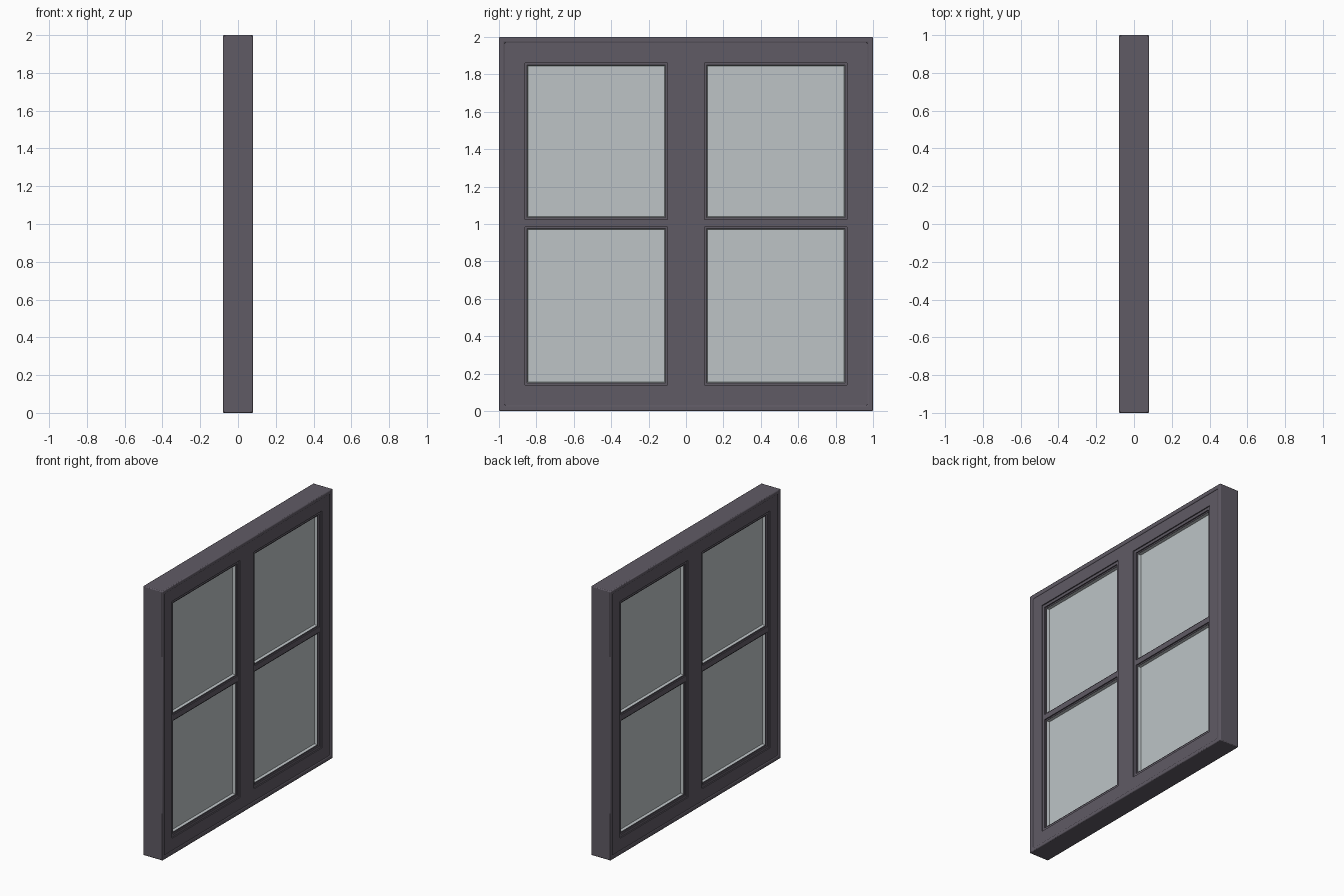
import bpy, bmesh, math

cube = bpy.data.objects.get("Cube")
if cube:
    bpy.data.objects.remove(cube)


def material(name, color):
    m = bpy.data.materials.new(name)
    m.use_nodes = True
    m.diffuse_color = color
    m.node_tree.nodes["Principled BSDF"].inputs["Base Color"].default_value = color
    return m


FRAME = material("dark_frame", (0.117, 0.104, 0.130, 1))
GLASS = material("pale_glass", (0.51, 0.55, 0.565, 1))


def sweep(name, rect, profile, mat, capped=False):
    """Sweep (inset, x) profile points around a rectangle in the y-z plane."""
    y0, y1, z0, z1 = rect
    bm = bmesh.new()
    loops = []
    for i, x in profile:
        corners = [(y0 + i, z0 + i), (y1 - i, z0 + i), (y1 - i, z1 - i), (y0 + i, z1 - i)]
        loops.append([bm.verts.new((x, y, z)) for y, z in corners])
    pairs = list(zip(loops, loops[1:]))
    if capped:
        bm.faces.new(loops[0])
        bm.faces.new(loops[-1])
    else:
        pairs.append((loops[-1], loops[0]))
    for a, b in pairs:
        for k in range(4):
            n = (k + 1) % 4
            bm.faces.new((a[k], a[n], b[n], b[k]))
    bmesh.ops.recalc_face_normals(bm, faces=bm.faces)
    mesh = bpy.data.meshes.new(name)
    bm.to_mesh(mesh)
    bm.free()
    mesh.materials.append(mat)
    obj = bpy.data.objects.new(name, mesh)
    bpy.context.collection.objects.link(obj)
    return obj


def mirrored(half):
    """Repeat a front-side profile on the back side."""
    return half + [(i, -x) for i, x in reversed(half)]


# Outer rim with softened edges
rim = sweep("outer_rim", (-1, 1, 0, 2), mirrored([(0, 0.08), (0.03, 0.08)]), FRAME)
bevel = rim.modifiers.new("soft_edges", "BEVEL")
bevel.width = 0.006
bevel.segments = 2
bpy.context.view_layer.objects.active = rim
rim.select_set(True)
bpy.ops.object.shade_smooth_by_angle(angle=math.radians(60))

# Main frame: rails, stiles and central mullion
FACE = 0.074
for name, rect in {
    "bottom_rail": (-0.97, 0.97, 0.03, 0.12),
    "top_rail": (-0.97, 0.97, 1.88, 1.97),
    "front_stile": (-0.97, -0.88, 0.12, 1.88),
    "back_stile": (0.88, 0.97, 0.12, 1.88),
    "mullion": (-0.08, 0.08, 0.12, 1.88),
}.items():
    sweep(name, rect, [(0, -FACE), (0, FACE)], FRAME, capped=True)

# Stepped sashes and recessed glass in the four openings
sash = mirrored([(0, 0.066), (0.02, 0.066), (0.02, 0.057), (0.03, 0.057)])
pane = [(0.034, -0.036), (0.03, -0.055), (0.03, 0.055), (0.034, 0.036)]
for side, y0, y1 in (("front", -0.88, -0.08), ("back", 0.08, 0.88)):
    for level, z0, z1 in (("lower", 0.12, 1.005), ("upper", 1.005, 1.88)):
        rect = (y0, y1, z0, z1)
        sweep(f"{level}_{side}_sash", rect, sash, FRAME)
        sweep(f"{level}_{side}_glass", rect, pane, GLASS, capped=True)
